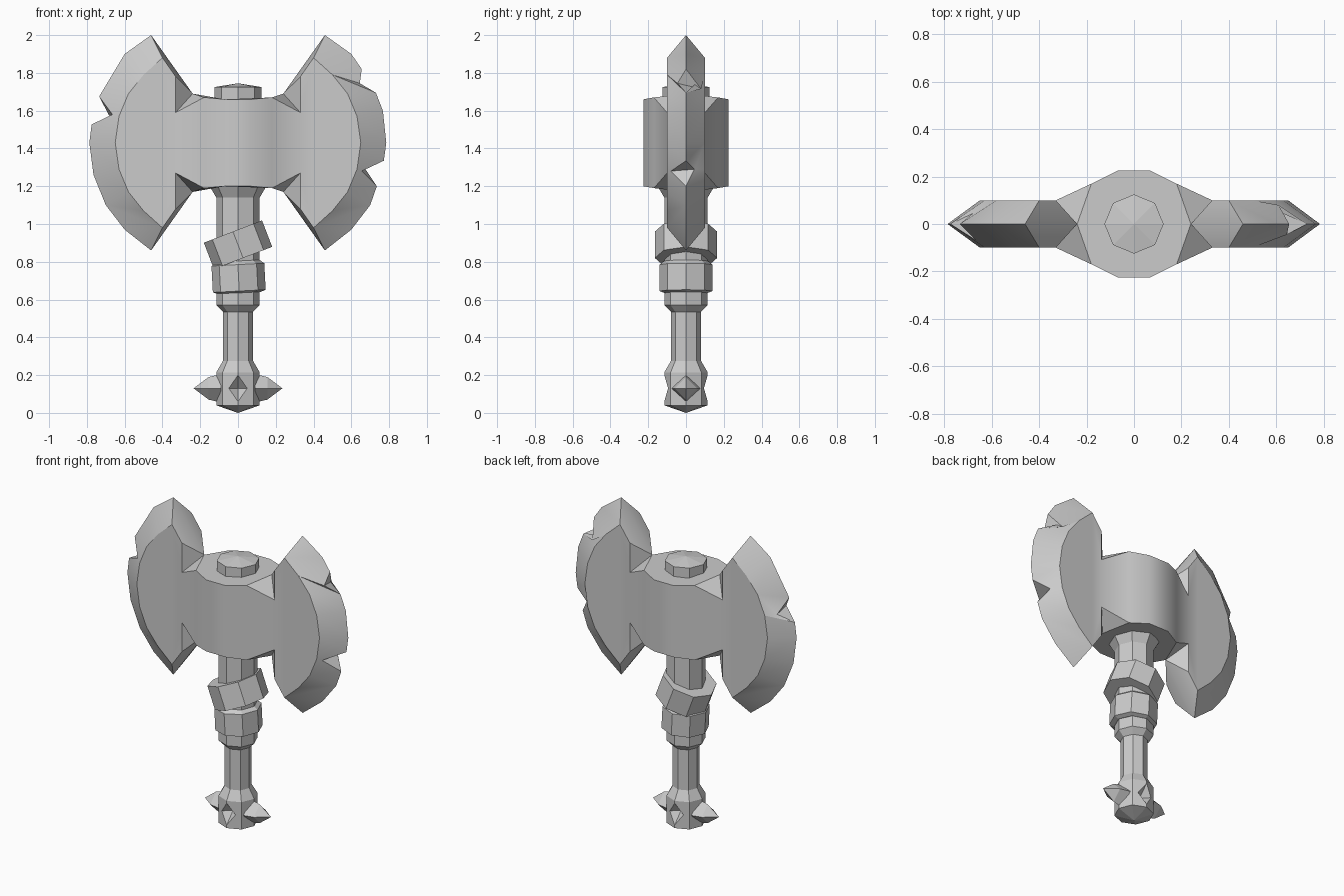
import bpy, bmesh
from math import cos, sin, pi, radians
from mathutils import Matrix, Vector

if "Cube" in bpy.data.objects:
    bpy.data.objects.remove(bpy.data.objects["Cube"])

ZC = 1.43  # height of the head's mirror line


def finish(name, bm):
    bmesh.ops.remove_doubles(bm, verts=bm.verts, dist=0.0005)
    bmesh.ops.recalc_face_normals(bm, faces=bm.faces)
    me = bpy.data.meshes.new(name)
    bm.to_mesh(me)
    bm.free()
    ob = bpy.data.objects.new(name, me)
    bpy.context.collection.objects.link(ob)
    return ob


def lathe(name, profile, sides=8, matrix=Matrix()):
    """Faceted turning of (radius, height) points around local z."""
    bm = bmesh.new()
    rings = [[bm.verts.new((r * cos(2 * pi * i / sides), r * sin(2 * pi * i / sides), z))
              for i in range(sides)] for r, z in profile]
    for a, b in zip(rings, rings[1:]):
        for i in range(sides):
            j = (i + 1) % sides
            bm.faces.new((a[i], a[j], b[j], b[i]))
    bm.faces.new(rings[0])
    bm.faces.new(rings[-1])
    bmesh.ops.remove_doubles(bm, verts=bm.verts, dist=0.0005)
    bm.transform(matrix)
    return finish(name, bm)


def poly(bm, pts):
    bm.faces.new([bm.verts.new(p) for p in pts])


def zip_strip(bm, a, b):
    """Triangulate between two chains that both run downwards."""
    i = j = 0
    while i < len(a) - 1 or j < len(b) - 1:
        if j == len(b) - 1 or (i < len(a) - 1 and a[i + 1][2] > b[j + 1][2]):
            poly(bm, (a[i], a[i + 1], b[j]))
            i += 1
        else:
            poly(bm, (a[i], b[j + 1], b[j]))
            j += 1


# double-bladed head
# cutting edges (x, z); a nick is (front x, y, z, back x, y, z)
EDGES = {
    1: [(.46, 2.0), (.6, 1.9), (.655, 1.82), (.645, -.045, 1.745, .61, .08, 1.715),
        (.73, 1.695), (.767, 1.6), (.785, 1.43), (.772, 1.335),
        (.655, -.08, 1.28, .675, .045, 1.29), (.735, 1.2), (.7, 1.1), (.6, .97), (.46, .86)],
    -1: [(.46, 2.0), (.6, 1.9), (.735, 1.675), (.665, -.07, 1.58, .68, .045, 1.57),
         (.775, 1.527), (.787, 1.43), (.765, 1.26), (.7, 1.1), (.6, .97), (.46, .86)],
}
HALF_ARC = [(.4, .45), (.5, .36), (.58, .26), (.63, .14)]
ARC = HALF_ARC + [(.65, 0)] + [(x, -d) for x, d in reversed(HALF_ARC)]

bm = bmesh.new()
for s in (1, -1):
    for f in (-1, 1):
        def P(x, y, d):
            return (s * x, f * y, ZC + d)
        # swelling cheek of the central block
        for (x0, y0, d0), (x1, y1, d1) in (((.07, .225, .23), (.18, .17, .24)),
                                           ((.18, .17, .24), (.33, .1, .16))):
            poly(bm, (P(x0, y0, d0), P(x1, y1, d1), P(x1, y1, -d1), P(x0, y0, -d0)))
        # flat of the blade
        poly(bm, [P(.33, .1, .16), P(.33, .1, .35)] + [P(x, .1, d) for x, d in ARC]
             + [P(.33, .1, -.35), P(.33, .1, -.16)])
        # notch facets and horn ridges, above and below
        for t in (1, -1):
            V, U, E = P(.24, 0, .26 * t), P(.33, .1, .35 * t), P(.33, .1, .16 * t)
            poly(bm, (V, P(.18, .17, .24 * t), E))
            poly(bm, (V, E, U))
            poly(bm, (V, U, P(.4, .1, .45 * t), P(.46, 0, .57 * t)))
        # sharpened bevel
        k = 0 if f < 0 else 3
        edge = [(s * p[0], 0, p[1]) if len(p) == 2 else (s * p[k], p[k + 1], p[k + 2])
                for p in EDGES[s]]
        zip_strip(bm, [P(x, .1, d) for x, d in ARC], edge)
    # floors of the nicks
    e = EDGES[s]
    for a, n, b in zip(e, e[1:], e[2:]):
        if len(n) == 6:
            for q in (a, b):
                poly(bm, ((s * q[0], 0, q[1]), (s * n[0], n[1], n[2]), (s * n[3], n[4], n[5])))
for f in (-1, 1):
    poly(bm, [(x, f * .225, ZC + d) for x, d in ((-.07, .23), (.07, .23), (.07, -.23), (-.07, -.23))])
for t in (1, -1):
    half = [(.24, 0, .26), (.18, .17, .24), (.07, .225, .23)]
    ring = half + [(-x, y, d) for x, y, d in reversed(half)]
    ring += [(-x, -y, d) for x, y, d in ring[1:-1]]
    poly(bm, [(x, y, ZC + t * d) for x, y, d in ring])
head = finish("axe_head", bm)
bpy.context.view_layer.objects.active = head
head.select_set(True)
bpy.ops.object.shade_smooth_by_angle(angle=radians(30))
head.select_set(False)

# handle, top cap and wrapped bands
lathe("shaft", [(.08, .25), (.08, .535), (.115, .57), (.115, 1.14), (.15, 1.2), (.15, 1.22)])
lathe("top_cap", [(.125, 1.64), (.125, 1.725), (0, 1.745)])
lathe("lower_band", [(.115, -.08), (.14, -.07), (.14, .07), (.115, .09)],
      matrix=Matrix.Translation((.003, 0, .715)) @ Matrix.Rotation(radians(-3), 4, 'Y'))
lathe("upper_band", [(.165, -.075), (.165, .075)],
      matrix=Matrix.Translation((0, 0, .89)) @ Matrix.Rotation(radians(-21), 4, 'Y'))

# pommel with side spikes and diamond pits front and back
pommel = lathe("pommel", [(0, 0), (.115, .04), (.115, .215), (.08, .275)])
for s, side in ((1, "right"), (-1, "left")):
    lathe(side + "_spike", [(.075, .09), (.06, .155), (0, .235)], 4,
          Matrix.Translation((0, 0, .13)) @ Matrix.Rotation(s * pi / 2, 4, 'Y'))
    cutter = lathe(side + "_pit_cutter", [(0, .05), (.108, .15)], 4,
                   Matrix.Translation((0, 0, .13)) @ Matrix.Rotation(s * pi / 2, 4, 'X'))
    cutter.hide_render = True
    cutter.hide_viewport = True
    mod = pommel.modifiers.new("pit", 'BOOLEAN')
    mod.operation = 'DIFFERENCE'
    mod.object = cutter
